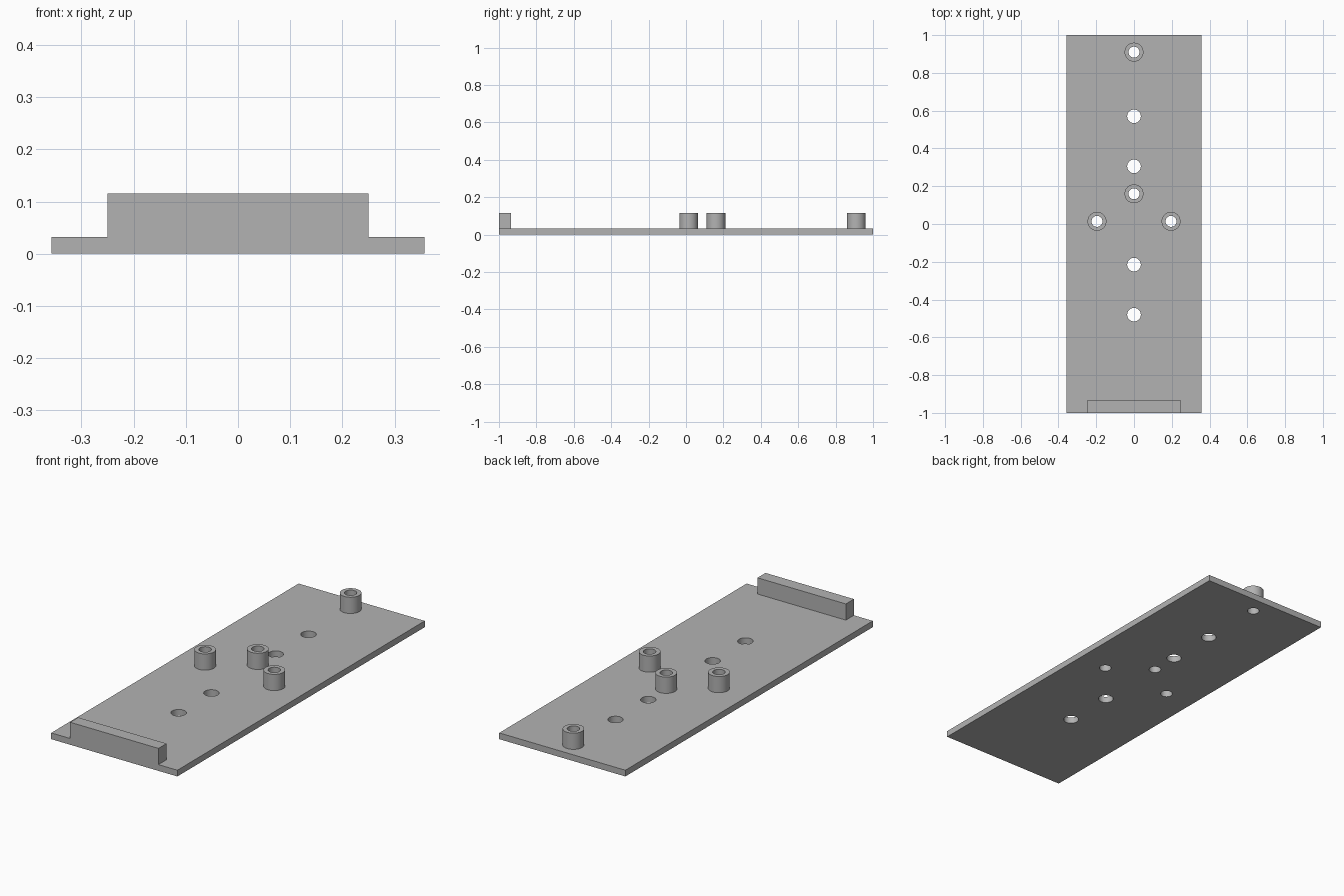
import bpy
import bmesh
from math import radians
from mathutils import Matrix, Vector

cube = bpy.data.objects.get("Cube")
if cube:
    bpy.data.objects.remove(cube, do_unlink=True)

HALF_WIDTH, PLATE_TOP, TOP = 0.357, 0.032, 0.115
POST_RADIUS, BORE_RADIUS, HOLE_RADIUS = 0.05, 0.029, 0.036
SIDES = 48
posts = {
    "rear_post": (0, 0.91),
    "middle_post": (0, 0.16),
    "left_post": (0.196, 0.014),
    "right_post": (-0.196, 0.014),
}
hole_rows = [0.57, 0.305, -0.215, -0.48]

grey = bpy.data.materials.new("plain_grey")
grey.use_nodes = True
colour = (0.45, 0.45, 0.45, 1)
grey.diffuse_color = colour
grey.node_tree.nodes["Principled BSDF"].inputs["Base Color"].default_value = colour


def make_object(name, bm):
    bmesh.ops.recalc_face_normals(bm, faces=bm.faces)
    mesh = bpy.data.meshes.new(name)
    bm.to_mesh(mesh)
    bm.free()
    mesh.materials.append(grey)
    obj = bpy.data.objects.new(name, mesh)
    bpy.context.collection.objects.link(obj)
    return obj


def box(name, low, high):
    bm = bmesh.new()
    low, high = Vector(low), Vector(high)
    matrix = Matrix.Translation((low + high) / 2) @ Matrix.Diagonal((high - low).to_4d())
    bmesh.ops.create_cube(bm, size=1, matrix=matrix)
    return make_object(name, bm)


def smooth(obj):
    bpy.ops.object.select_all(action="DESELECT")
    obj.select_set(True)
    bpy.context.view_layer.objects.active = obj
    bpy.ops.object.shade_smooth_by_angle(angle=radians(30))


# Base plate and front stop bar
plate = box("base_plate", (-HALF_WIDTH, -1, 0), (HALF_WIDTH, 1, PLATE_TOP))
box("front_stop", (-0.25, -1, PLATE_TOP), (0.25, -0.935, TOP))

# Drill all through holes with one cutter
bm = bmesh.new()
drills = [(x, y, BORE_RADIUS) for x, y in posts.values()]
drills += [(0, y, HOLE_RADIUS) for y in hole_rows]
for x, y, radius in drills:
    bmesh.ops.create_cone(bm, cap_ends=True, segments=SIDES, radius1=radius, radius2=radius,
                          depth=0.2, matrix=Matrix.Translation((x, y, 0)))
cutter = make_object("hole_cutter", bm)
cutter.hide_render = True
drill = plate.modifiers.new("holes", "BOOLEAN")
drill.operation = "DIFFERENCE"
drill.solver = "EXACT"
drill.object = cutter
bpy.context.view_layer.objects.active = plate
bpy.ops.object.modifier_apply(modifier=drill.name)
bpy.data.objects.remove(cutter, do_unlink=True)
smooth(plate)

# Hollow mounting posts, each a rectangular section turned about its axis
for name, (x, y) in posts.items():
    bm = bmesh.new()
    section = [(BORE_RADIUS, PLATE_TOP), (BORE_RADIUS, TOP), (POST_RADIUS, TOP), (POST_RADIUS, PLATE_TOP)]
    verts = [bm.verts.new((x + r, y, z)) for r, z in section]
    edges = [bm.edges.new((verts[i - 1], verts[i])) for i in range(len(verts))]
    bmesh.ops.spin(bm, geom=verts + edges, cent=(x, y, 0), axis=(0, 0, 1),
                   angle=radians(360), steps=SIDES)
    bmesh.ops.remove_doubles(bm, verts=bm.verts, dist=0.0001)
    smooth(make_object(name, bm))
